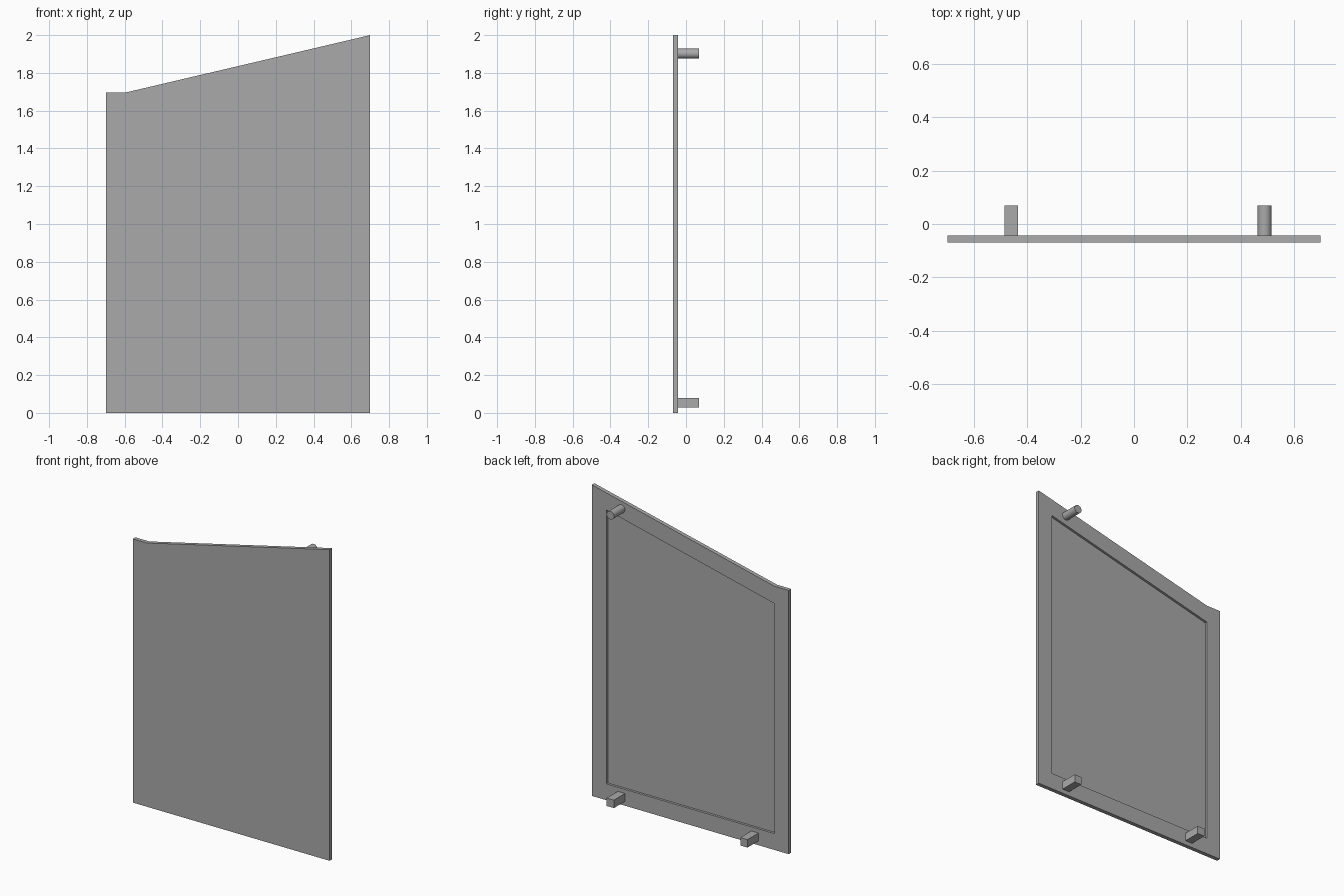
import bpy
import bmesh
import math

if "Cube" in bpy.data.objects:
    bpy.data.objects.remove(bpy.data.objects["Cube"], do_unlink=True)

# Single plain finish
GREY = (0.4, 0.4, 0.4, 1.0)
mat = bpy.data.materials.new("plain grey")
mat.use_nodes = True
mat.diffuse_color = GREY
mat.node_tree.nodes["Principled BSDF"].inputs["Base Color"].default_value = GREY

FRONT, BACK, TIP = -0.069, -0.043, 0.069
RECESS = 0.015


def prism(name, outline, y0, y1):
    """Extrude an (x, z) outline from y0 to y1."""
    bm = bmesh.new()
    face = bm.faces.new([bm.verts.new((x, y0, z)) for x, z in outline])
    grown = bmesh.ops.extrude_face_region(bm, geom=[face])["geom"]
    verts = [v for v in grown if isinstance(v, bmesh.types.BMVert)]
    bmesh.ops.translate(bm, verts=verts, vec=(0, y1 - y0, 0))
    bmesh.ops.recalc_face_normals(bm, faces=bm.faces)
    mesh = bpy.data.meshes.new(name)
    bm.to_mesh(mesh)
    bm.free()
    obj = bpy.data.objects.new(name, mesh)
    bpy.context.collection.objects.link(obj)
    mesh.materials.append(mat)
    return obj


def activate(obj):
    bpy.ops.object.select_all(action="DESELECT")
    obj.select_set(True)
    bpy.context.view_layer.objects.active = obj


# Slanted panel with a shallow recess in its back
panel = prism("panel", [(-0.7, 0), (0.7, 0), (0.7, 2), (-0.6, 1.695), (-0.7, 1.695)],
              FRONT, BACK)
cutter = prism("recess_cutter", [(-0.6, 0.105), (0.597, 0.105), (0.597, 1.867), (-0.6, 1.583)],
               BACK - RECESS, BACK + 0.05)
cutter.hide_render = True
cut = panel.modifiers.new("recess", "BOOLEAN")
cut.operation = "DIFFERENCE"
cut.solver = "EXACT"
cut.object = cutter
activate(panel)
bpy.ops.object.modifier_apply(modifier=cut.name)
bpy.data.objects.remove(cutter, do_unlink=True)

# Square lower pegs
H = 0.0255
for side, x in (("left", 0.49), ("right", -0.46)):
    z = 0.053
    prism(side + "_lower_peg", [(x - H, z - H), (x + H, z - H), (x + H, z + H), (x - H, z + H)],
          BACK, TIP)

# Round upper peg
bpy.ops.mesh.primitive_cylinder_add(vertices=48, radius=0.0262, depth=TIP - BACK,
                                    location=(0.49, (TIP + BACK) / 2, 1.902),
                                    rotation=(math.pi / 2, 0, 0))
peg = bpy.context.object
peg.name = "round_upper_peg"
peg.data.materials.append(mat)
activate(peg)
bpy.ops.object.shade_smooth_by_angle(angle=math.radians(30))
